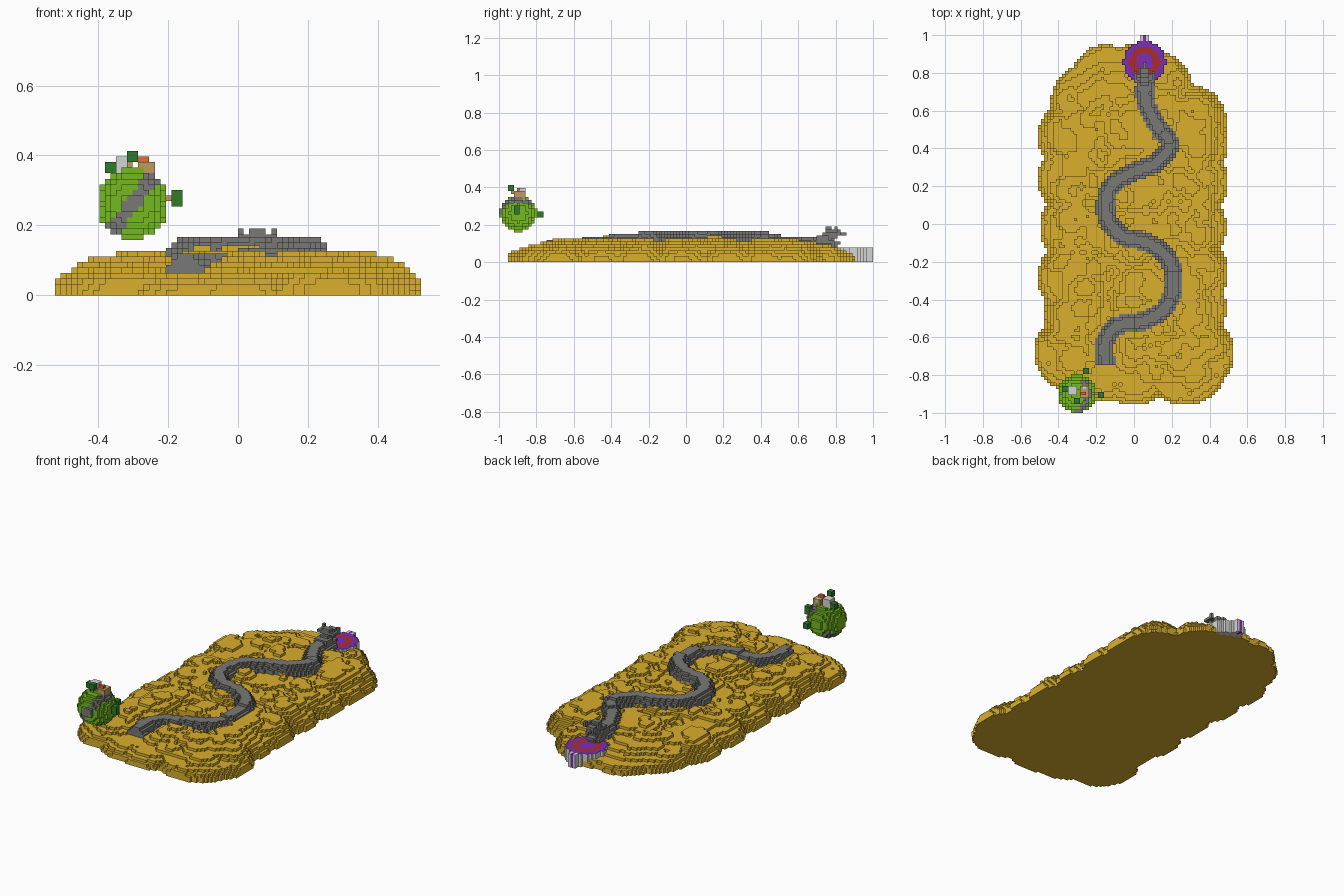
import bpy
import math
import random
from mathutils import Vector, kdtree

random.seed(4)
V = 1 / 63  # edge of one cube

if "Cube" in bpy.data.objects:
    bpy.data.objects.remove(bpy.data.objects["Cube"])


def material(name, rgb):
    m = bpy.data.materials.new(name)
    m.use_nodes = True
    linear = [(c / 255) ** 2.2 for c in rgb] + [1]
    m.diffuse_color = linear
    m.node_tree.nodes["Principled BSDF"].inputs["Base Color"].default_value = linear
    return m


SAND = material("sand", (217, 174, 49))
STONE = material("stone grey", (120, 120, 117))
PALE = material("pale grey", (212, 212, 210))
GREEN = material("grass green", (115, 184, 36))
LEAF = material("leaf green", (50, 122, 46))
PURPLE = material("purple", (124, 50, 178))
RED = material("dark red", (168, 48, 54))
ORANGE = material("orange", (225, 110, 52))
TAN = material("tan", (190, 152, 95))


def build(name, cells, side_mat=None, lift=0):
    """Turn a dictionary of cubes into a mesh; side_mat recolours all but the tops."""
    verts, faces, tints, mats = {}, [], [], []
    for cell, cell_mat in cells.items():
        for axis in range(3):
            for side in (0, 1):
                near = list(cell)
                near[axis] += 2 * side - 1
                if tuple(near) in cells:
                    continue
                face = []
                for a, b in ((0, 0), (1, 0), (1, 1), (0, 1)):
                    p = list(cell)
                    p[axis] += side
                    p[(axis + 1) % 3] += a
                    p[(axis + 2) % 3] += b
                    face.append(verts.setdefault(tuple(p), len(verts)))
                is_top = axis == 2 and side
                mat = cell_mat if is_top or not side_mat else side_mat
                if mat not in mats:
                    mats.append(mat)
                faces.append(face if side else face[::-1])
                tints.append(mats.index(mat))
    mesh = bpy.data.meshes.new(name)
    mesh.from_pydata([Vector(p) * V for p in verts], [], faces)
    for m in mats:
        mesh.materials.append(m)
    mesh.polygons.foreach_set("material_index", tints)
    mesh.update()
    obj = bpy.data.objects.new(name, mesh)
    obj.location.z = lift
    bpy.context.collection.objects.link(obj)


def box(cells, mat, low, high):
    """Fill a box given by two corners in world units."""
    a = [round(c / V) for c in low]
    b = [max(round(c / V), n + 1) for c, n in zip(high, a)]
    for i in range(a[0], b[0]):
        for j in range(a[1], b[1]):
            for k in range(a[2], b[2]):
                cells[i, j, k] = mat


def block(cells, mat, centre, size):
    """Fill a box given by its centre and size."""
    box(cells, mat, [c - s / 2 for c, s in zip(centre, size)],
        [c + s / 2 for c, s in zip(centre, size)])


# Winding body path: x, y and height of its top
bends = [Vector(p) for p in (
    (-.15, -.74, .11), (-.15, -.62, .112), (-.09, -.54, .115), (.06, -.51, .122),
    (.17, -.44, .13), (.21, -.31, .145), (.18, -.18, .158), (.07, -.1, .16),
    (-.07, -.06, .16), (-.15, .06, .16), (-.12, .2, .16), (-.02, .27, .16),
    (.11, .32, .16), (.19, .42, .152), (.11, .54, .125), (.06, .66, .12),
    (.06, .76, .12))]
path = []
for n in range(len(bends) - 1):
    p0, p1, p2, p3 = (bends[min(max(n + s, 0), len(bends) - 1)] for s in (-1, 0, 1, 2))
    for step in range(16):
        t = step / 16
        path.append(p1 + (p2 - p0) * t / 2 + (p0 * 2 - p1 * 5 + p2 * 4 - p3) * t * t / 2
                    + (p1 * 3 - p0 - p2 * 3 + p3) * t ** 3 / 2)
tree = kdtree.KDTree(len(path))
for n, p in enumerate(path):
    tree.insert((p.x, p.y, 0), n)
tree.balance()

# Sand mounds: x, y, radius; small random ones roughen the top
mounds = [
    (-.24, .65, .2), (-.31, .46, .2), (-.3, .24, .21), (-.29, -.02, .21), (-.3, -.28, .21),
    (-.28, -.48, .2), (-.33, -.68, .2), (-.3, -.71, .17), (.27, -.73, .23), (.32, -.68, .21),
    (.28, -.45, .21), (.29, -.26, .21), (.28, -.02, .21), (.3, .22, .2), (.3, .42, .2),
    (.29, .54, .2), (.12, .72, .19), (-.15, .77, .18), (0, .77, .18), (0, .5, .22),
    (0, .22, .24), (0, -.08, .24), (.04, -.36, .23), (.06, -.6, .2)]
low_mounds = [(0, -.76, .2), (-.14, -.74, .2)]
bumps = [(random.uniform(-.45, .45), random.uniform(-.85, .8), random.uniform(.03, .09))
         for _ in range(170)]
disc = Vector((3.5 * V, 54 * V))


def cap(x, y, mound, rise):
    d = math.hypot(x - mound[0], y - mound[1]) / mound[2]
    return rise * mound[2] * math.sqrt(1 - d * d) if d < 1 else 0


sand, body = {}, {}
for i in range(-36, 36):
    for j in range(-63, 63):
        x, y = (i + .5) * V, (j + .5) * V
        height = max([cap(x, y, m, .56) for m in mounds]
                     + [cap(x, y, m, .37) for m in low_mounds])
        # The ground falls away towards both ends and both flanks
        limit = (.12 - max(0, y - .55) * .22 - max(0, -y - .6) * .18
                 - max(0, abs(x - .04) - .2) * .12)
        height = min(height, limit)
        if height > .06:
            height += max(cap(x, y, b, .32) for b in bumps) - .01
        _, n, d = tree.find((x, y, 0))
        top = path[n].z
        if d < .08:
            height = min(height, top - .02 if d > .05 else top - .045)
        if math.hypot(x - disc.x, y - disc.y) < .12:
            height = min(height, .06)
        if height > 0:
            for k in range(max(1, round(height / V + .3))):
                sand[i, j, k] = SAND
        # Body column with bevelled edges
        if d < .05 and y > -.745:
            drop = 0 if d < .03 else V if d < .042 else 2 * V
            for k in range(round((top - .065) / V), round((top - drop) / V)):
                body[i, j, k] = STONE
build("sand_ground", sand)
build("serpent_body", body, lift=V / 2)

# Raised head with open jaws and horns
head = {}
box(head, STONE, (.02, .7, .1), (.1, .76, .145))
box(head, STONE, (.03, .73, .12), (.08, .81, .165))
box(head, STONE, (.03, .79, .15), (.08, .83, .175))
box(head, STONE, (.045, .83, .15), (.07, .85, .165))
box(head, STONE, (.03, .76, .09), (.08, .83, .11))
box(head, STONE, (.03, .75, .17), (.08, .77, .19))
for x in (.005, .1):
    block(head, STONE, (x, .77, .17), (V, .05, V))
    block(head, STONE, (x, .8, .18), (V, V, .03))
    block(head, STONE, ((x + .055) / 2, .76, .165), (.05, V, V))
build("serpent_head", head)

# Round target with coloured rings on top
target = {}
for i in range(-5, 12):
    for j in range(45, 63):
        r = math.hypot((i + .5) * V - disc.x, (j + .5) * V - disc.y)
        if r < .112:
            for k in range(5):
                target[i, j, k] = RED if .048 < r < .08 else PURPLE
build("ring_target", target, PALE)

# Tab behind the target: pale sides, purple top and back
tab = {}
box(tab, PALE, (2 * V, .95, 0), (5 * V, 1, 5 * V))
box(tab, PURPLE, (3 * V, .95, 0), (4 * V, 1, 5 * V))
build("target_tab", tab)
back_plate = {}
box(back_plate, PURPLE, (2 * V, 62 * V, 0), (5 * V, 1, 4 * V))
build("tab_back", back_plate)

# Floating globe with a diagonal grey band
globe = {}
centre = Vector((-19, -56.5, 16.5)) * V
normal = Vector((.8, 0, -.6))
for i in range(-27, -10):
    for j in range(-64, -48):
        for k in range(9, 26):
            p = Vector((i + .5, j + .5, k + .5)) * V - centre
            if p.length < .1:
                band = abs(p.dot(normal)) < .022 and p.y < .07
                globe[i, j, k] = STONE if band else GREEN
build("globe", globe)

# Small buildings on the globe
houses = {}
block(houses, PALE, (-.325, -.88, .37), (.04, .035, .045))
block(houses, TAN, (-.268, -.89, .355), (.05, .05, .04))
block(houses, TAN, (-.268, -.89, .38), (.045, .033, V))
block(houses, ORANGE, (-.27, -.9, .39), (.033, V, V))
block(houses, PALE, (-.255, -.87, .375), (V, V, V))
build("globe_houses", houses)

# Trees: a trunk and a leafy block
trees = {}
block(trees, TAN, (-.2, -.9, .278), (.04, V, V))
block(trees, TAN, (-.302, -.93, .375), (V, V, .03))
for spot in ((-.168, -.9, .278), (-.302, -.93, .393), (-.365, -.88, .368),
             (-.25, -.785, .25)):
    block(trees, LEAF, spot, (.033, .033, .033))
build("globe_trees", trees)
